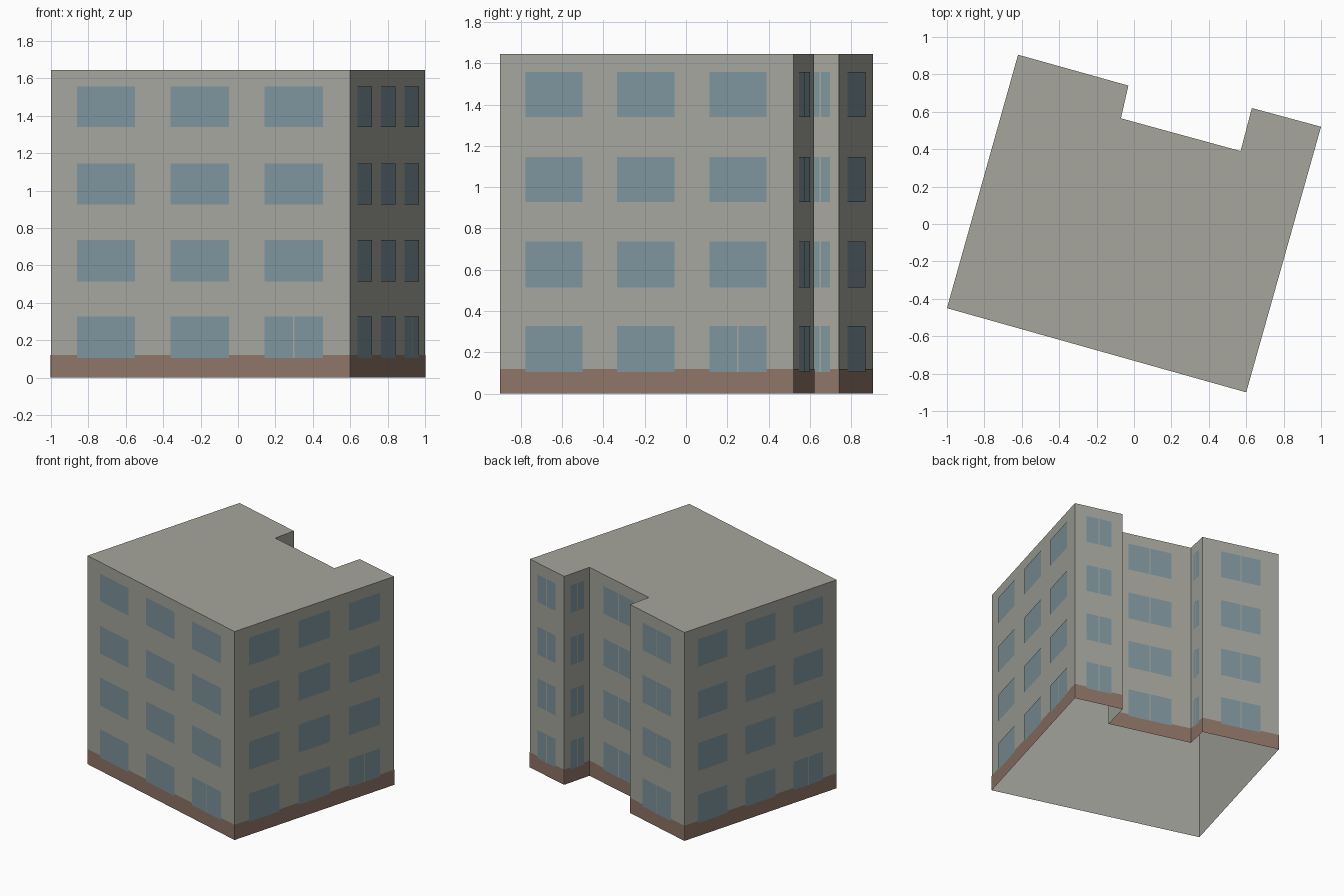
import bpy
import bmesh
from mathutils import Vector

cube = bpy.data.objects.get("Cube")
if cube:
    bpy.data.objects.remove(cube, do_unlink=True)

HEIGHT = 1.645
BAND_TOP = 0.12
# Footprint, counter-clockwise from the front left corner
PLAN = [(-1, -0.45), (0.6, -0.9), (1, 0.52), (0.63, 0.62),
        (0.57, 0.39), (-0.07, 0.565), (-0.03, 0.74), (-0.62, 0.905)]
FLOORS = [(0.105, 0.328), (0.515, 0.737), (0.927, 1.145), (1.34, 1.557)]
LONG_BAYS = [(0.087, 0.281), (0.4, 0.595), (0.714, 0.91)]
SHORT_BAY = [(0.24, 0.76)]
LONG_WALLS = (0, 1, 7)


def material(name, rgb):
    mat = bpy.data.materials.new(name)
    mat.use_nodes = True
    colour = (*rgb, 1)
    mat.diffuse_color = colour
    mat.node_tree.nodes["Principled BSDF"].inputs["Base Color"].default_value = colour
    return mat


def make_object(name, bm, mat):
    mesh = bpy.data.meshes.new(name)
    bm.to_mesh(mesh)
    bm.free()
    mesh.materials.append(mat)
    obj = bpy.data.objects.new(name, mesh)
    bpy.context.collection.objects.link(obj)
    return obj


def wall_quad(bm, wall, start, end, low, high, offset):
    """Outward facing panel on a wall; start and end are fractions of its length."""
    a = Vector((*PLAN[wall], 0))
    b = Vector((*PLAN[(wall + 1) % len(PLAN)], 0))
    along = b - a
    out = Vector((along.y, -along.x, 0)).normalized() * offset
    corners = [(start, low), (end, low), (end, high), (start, high)]
    bm.faces.new([bm.verts.new(a + along * t + out + Vector((0, 0, z)))
                  for t, z in corners])


wall_grey = material("wall grey", (0.38, 0.38, 0.34))
base_brown = material("base brown", (0.27, 0.175, 0.135))
glass_blue = material("glass blue", (0.21, 0.30, 0.335))

# Shell: walls and flat roof, open underneath
bm = bmesh.new()
low = [bm.verts.new((x, y, 0)) for x, y in PLAN]
top = [bm.verts.new((x, y, HEIGHT)) for x, y in PLAN]
for i in range(len(PLAN)):
    j = (i + 1) % len(PLAN)
    bm.faces.new((low[i], low[j], top[j], top[i]))
bm.faces.new(top)
make_object("walls_and_roof", bm, wall_grey)

# Base band, window panes and window bars on every wall
band, panes, bars = bmesh.new(), bmesh.new(), bmesh.new()
for wall in range(len(PLAN)):
    wall_quad(band, wall, 0, 1, 0, BAND_TOP, 0.002)
    is_long = wall in LONG_WALLS
    bays = LONG_BAYS if is_long else SHORT_BAY
    length = (Vector(PLAN[wall]) - Vector(PLAN[(wall + 1) % len(PLAN)])).length
    for floor, (sill, head) in enumerate(FLOORS):
        for bay, (start, end) in enumerate(bays):
            wall_quad(panes, wall, start, end, sill, head, 0.004)
            # Long walls have one split window, at ground level in the last bay
            if not is_long or (floor == 0 and bay == 2):
                mid, half = (start + end) / 2, 0.004 / length
                wall_quad(bars, wall, mid - half, mid + half, sill, head, 0.006)
make_object("base_band", band, base_brown)
make_object("window_panes", panes, glass_blue)
make_object("window_bars", bars, wall_grey)
